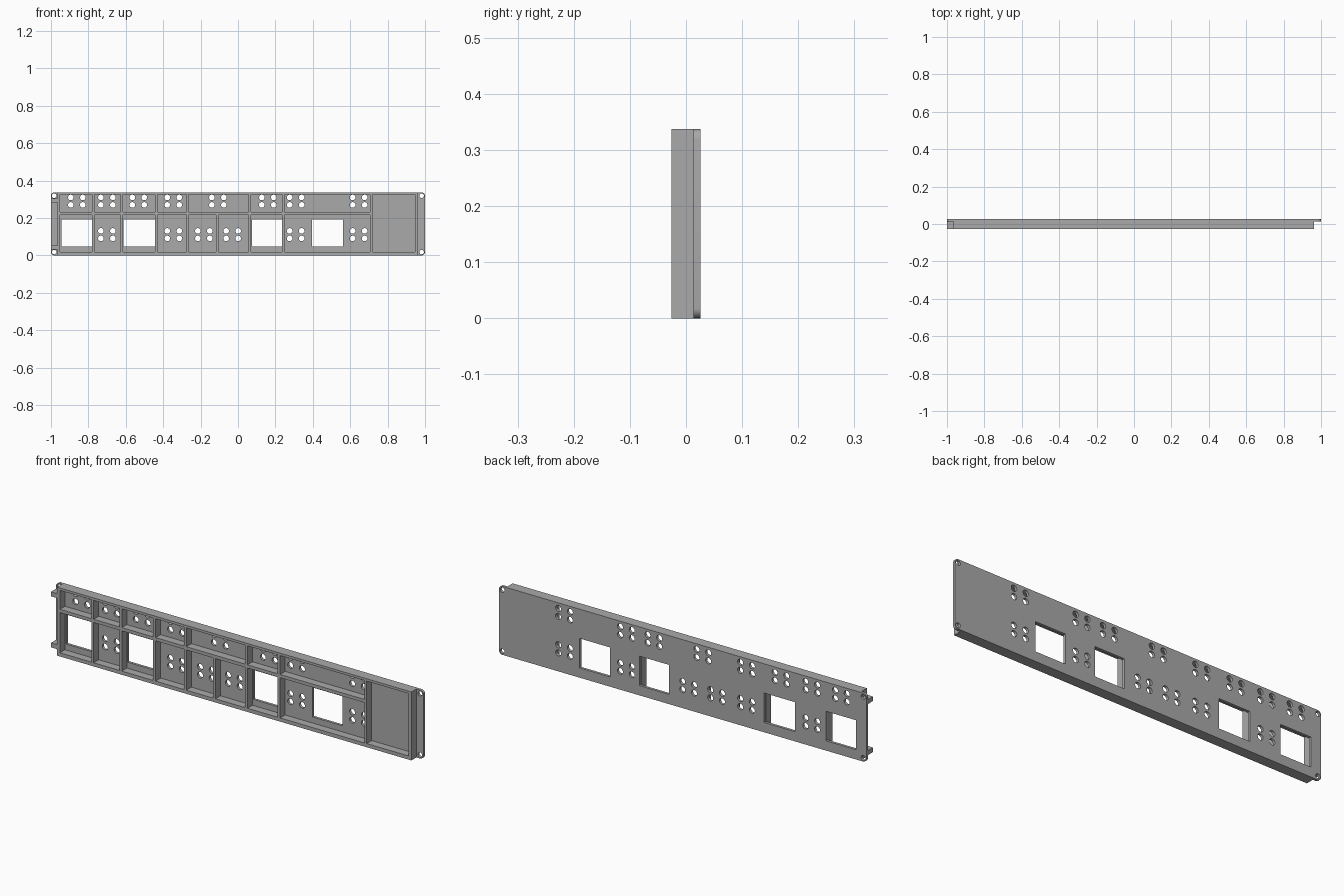
import bpy, math

if "Cube" in bpy.data.objects:
    bpy.data.objects.remove(bpy.data.objects["Cube"])

H = 0.337                       # panel height
Y_FRONT, Y_MID, Y_BACK = -0.026, 0.013, 0.026

grey = bpy.data.materials.new("plain grey")
grey.diffuse_color = (0.40, 0.40, 0.40, 1)
grey.use_nodes = True
grey.node_tree.nodes["Principled BSDF"].inputs["Base Color"].default_value = grey.diffuse_color


def rect(x0, x1, z0, z1):
    return [(x0, z0), (x1, z0), (x1, z1), (x0, z1)]


def circle(cx, cz, r, n=20):
    return [(cx + r * math.cos(2 * math.pi * i / n),
             cz + r * math.sin(2 * math.pi * i / n)) for i in range(n)]


def rounded(x0, x1, z0, z1, r, n=6):
    pts = []
    corners = [(x1 - r, z1 - r), (x0 + r, z1 - r), (x0 + r, z0 + r), (x1 - r, z0 + r)]
    for k, (cx, cz) in enumerate(corners):
        for i in range(n + 1):
            a = math.pi / 2 * (k + i / n)
            pts.append((cx + r * math.cos(a), cz + r * math.sin(a)))
    return pts


def slab(name, loops, y0, y1):
    """Filled outline with holes, extruded from y0 to y1."""
    cu = bpy.data.curves.new(name, 'CURVE')
    cu.dimensions = '2D'
    cu.fill_mode = 'BOTH'
    cu.extrude = (y1 - y0) / 2
    for pts in loops:
        sp = cu.splines.new('POLY')
        sp.points.add(len(pts) - 1)
        for p, (x, z) in zip(sp.points, pts):
            p.co = (x, z, 0, 1)
        sp.use_cyclic_u = True
    cu.materials.append(grey)
    ob = bpy.data.objects.new(name, cu)
    bpy.context.collection.objects.link(ob)
    ob.rotation_euler.x = math.pi / 2
    ob.location.y = (y0 + y1) / 2
    bpy.ops.object.select_all(action='DESELECT')
    ob.select_set(True)
    bpy.context.view_layer.objects.active = ob
    bpy.ops.object.convert(target='MESH')
    bpy.ops.object.shade_smooth_by_angle(angle=math.radians(30))
    return ob


# Back plate: rounded outline, corner screw holes, windows, groups of four holes
plate = [rounded(-1, 1, 0, H, 0.018)]
for x in (-0.983, 0.982):
    for z in (0.018, H - 0.018):
        plate.append(circle(x, z, 0.012))
for x0, x1 in ((-0.945, -0.779), (-0.611, -0.443), (0.075, 0.236), (0.396, 0.561)):
    plate.append(rect(x0, x1, 0.048, 0.193))
upper = (-0.862, -0.701, -0.533, -0.346, -0.108, 0.159, 0.308, 0.645)
lower = (-0.701, -0.346, -0.183, -0.031, 0.308, 0.645)
for centres, cz in ((upper, 0.290), (lower, 0.111)):
    for cx in centres:
        for dx in (-0.032, 0.032):
            for dz in (-0.020, 0.020):
                plate.append(circle(cx + dx, cz + dz, 0.015))
slab("back_plate", plate, Y_MID, Y_BACK)

# Rib frame: outer walls and dividers left between the cells
ribs_top = [-0.958, -0.774, -0.621, -0.437, -0.270, 0.063, 0.241, 0.712]
ribs_low = ribs_top[:5] + [-0.111] + ribs_top[5:]
T = 0.0065                      # half rib thickness
frame = [rect(-0.966, 0.962, 0, H)]
for ribs, z0, z1 in ((ribs_top, 0.232, 0.325), (ribs_low, 0.018, 0.216)):
    for a, b in zip(ribs, ribs[1:]):
        frame.append(rect(a + T, b - T, z0, z1))
frame.append(rect(0.712 + T, 0.947, 0.018, 0.325))
slab("rib_frame", frame, Y_FRONT, Y_MID)

# Two side tabs on the left end
for label, z in (("lower", 0.032), ("upper", 0.283)):
    slab(label + "_side_tab", [rect(-1, -0.966, z, z + 0.022)], Y_FRONT, Y_MID)
